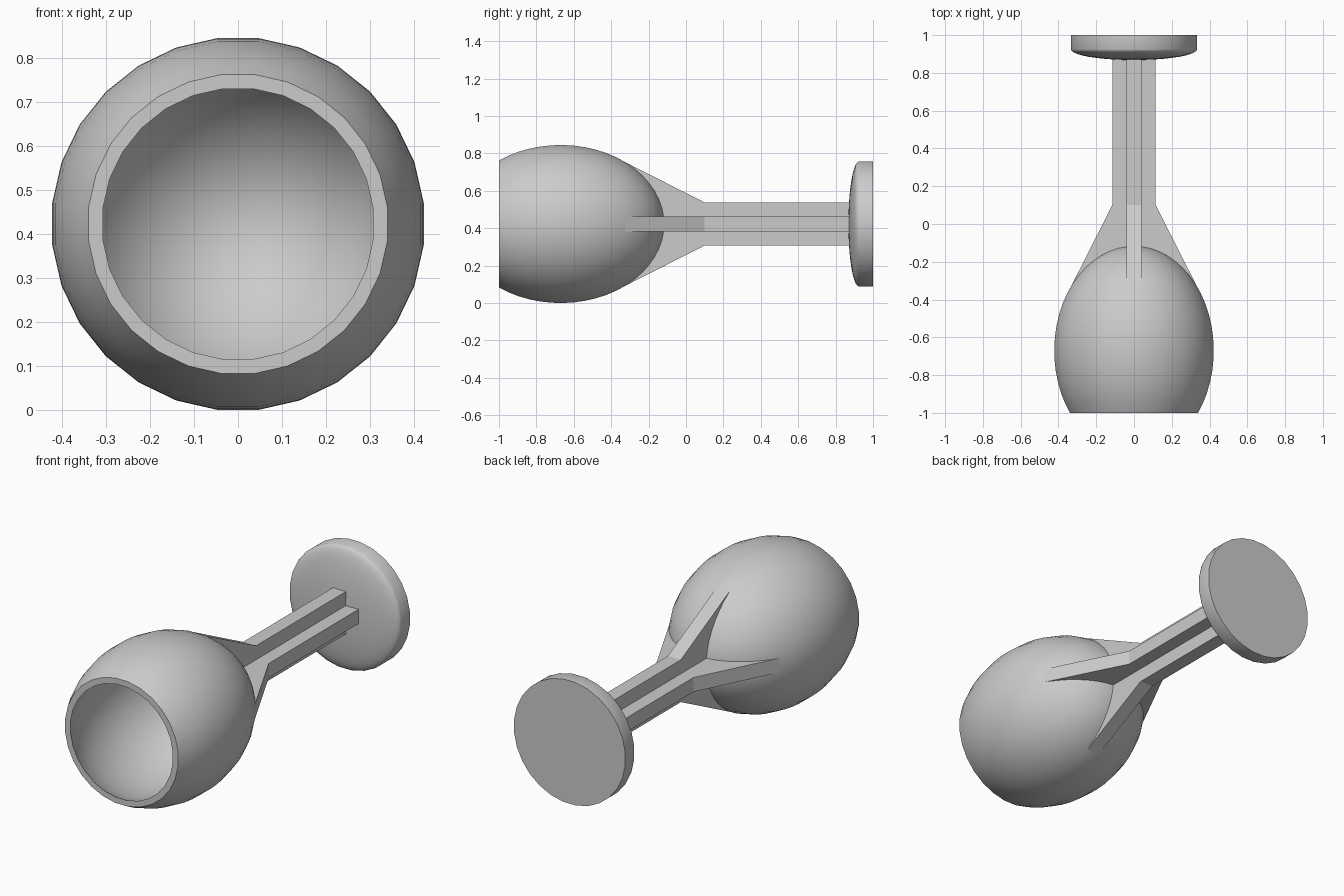
import bpy, bmesh
from math import pi, sin, cos, sqrt, radians
from mathutils import Vector, Matrix

if "Cube" in bpy.data.objects:
    bpy.data.objects.remove(bpy.data.objects["Cube"])

SIDES = 28
AXIS_Z = 0.4225          # height of the long axis
BOWL_Y = -0.67           # centre of the egg-shaped bowl

grey = bpy.data.materials.new("plain grey")
grey.use_nodes = True
grey.diffuse_color = (0.6, 0.6, 0.6, 1)
grey.node_tree.nodes["Principled BSDF"].inputs["Base Color"].default_value = (0.6, 0.6, 0.6, 1)


def finish(name, bm, smooth_angle=None):
    bmesh.ops.recalc_face_normals(bm, faces=bm.faces)
    mesh = bpy.data.meshes.new(name)
    bm.to_mesh(mesh)
    bm.free()
    mesh.materials.append(grey)
    ob = bpy.data.objects.new(name, mesh)
    ob.location.z = AXIS_Z
    bpy.context.collection.objects.link(ob)
    if smooth_angle:
        bpy.ops.object.select_all(action='DESELECT')
        ob.select_set(True)
        bpy.context.view_layer.objects.active = ob
        bpy.ops.object.shade_smooth_by_angle(angle=radians(smooth_angle))
    return ob


def lathe(name, profile):
    """Turn (y, radius) points around the long axis, flats facing up and sideways."""
    bm = bmesh.new()
    turn = Matrix.Rotation(pi / SIDES, 3, 'Y')
    verts = [bm.verts.new(turn @ Vector((r, y, 0))) for y, r in profile]
    edges = [bm.edges.new(pair) for pair in zip(verts, verts[1:])]
    bmesh.ops.spin(bm, geom=verts + edges, cent=(0, 0, 0), axis=(0, 1, 0),
                   angle=2 * pi, steps=SIDES, use_duplicate=False)
    bmesh.ops.remove_doubles(bm, verts=bm.verts, dist=0.0005)
    return finish(name, bm, 35)


def egg(length, radius, y):
    return radius * sqrt(max(0, 1 - ((y - BOWL_Y) / length) ** 2))


def egg_arc(length, radius, steps=20):
    """Points from the open mouth at y = -1 to the closed rear tip."""
    start = pi - math_acos((BOWL_Y + 1) / length)
    return [(BOWL_Y + length * cos(a), radius * sin(a))
            for a in (start * (1 - i / steps) for i in range(steps + 1))]


def math_acos(value):
    return Vector((value, sqrt(1 - value * value))).angle(Vector((1, 0)))


# Hollow bowl with a flat rim
outer = egg_arc(0.555, 0.425)
inner = egg_arc(0.53, 0.395)
lathe("bowl", outer[::-1] + inner)

# Round foot with a domed inner face
dome = [(0.925 - 0.057 * cos(a), 0.336 * sin(a))
        for a in (pi / 2 * i / 10 for i in range(11))]
lathe("foot", dome + [(1, 0.336), (1, 0)])

# Cross-shaped stem: two plates flaring into fins that hug the bowl
wall = [(y, egg(0.54, 0.41, y)) for y in (-0.33 + 0.02 * i for i in range(10))]
half = [(0.9, 0.115), (0.1, 0.115), (-0.33, 0.333)] + wall + [(-0.132, 0.05)]
outline = half + [(y, -r) for y, r in reversed(half)]
for name, angle in (("upright_stem_plate", 0), ("level_stem_plate", pi / 2)):
    bm = bmesh.new()
    thick = 0.078
    face = bm.faces.new([bm.verts.new((-thick / 2, y, r)) for y, r in outline])
    side = bmesh.ops.extrude_face_region(bm, geom=[face])["geom"]
    bmesh.ops.translate(bm, vec=(thick, 0, 0),
                        verts=[v for v in side if isinstance(v, bmesh.types.BMVert)])
    bmesh.ops.rotate(bm, verts=bm.verts, matrix=Matrix.Rotation(angle, 3, 'Y'))
    finish(name, bm)
